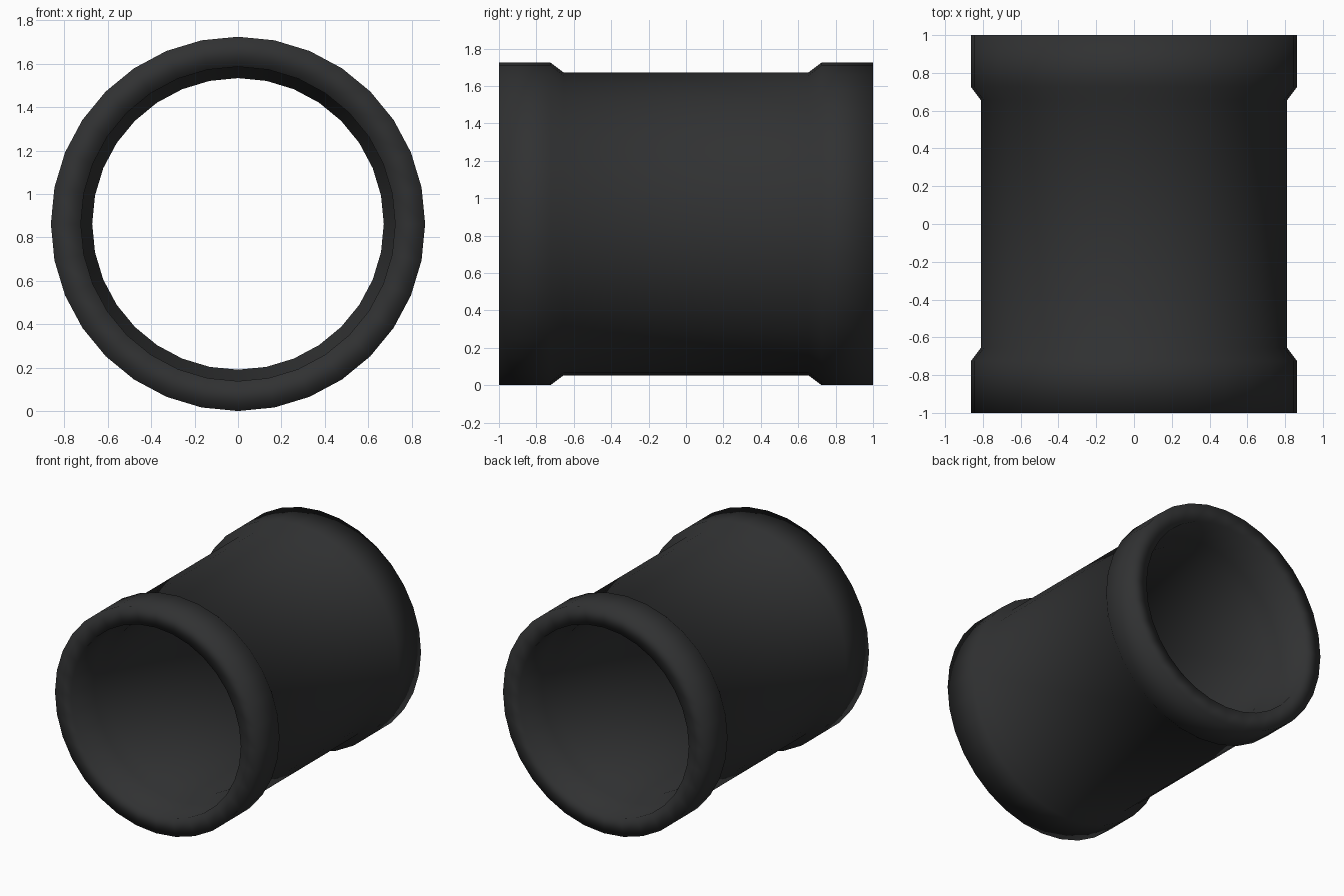
import bpy, bmesh, math

if "Cube" in bpy.data.objects:
    bpy.data.objects.remove(bpy.data.objects["Cube"])

SIDES = 32
CENTRE_Z = 0.8625
WALL = 0.138

# Outer outline of the pipe as (y, radius): collar, chamfer, barrel, chamfer, collar
half = [(-1.0, 0.8625), (-0.725, 0.8625), (-0.655, 0.81)]
outer = half + [(-y, r) for y, r in reversed(half)]
# Closed wall section: the bore follows the outside at a constant thickness
section = outer + [(y, r - WALL) for y, r in reversed(outer)]

# Revolve the section around the y axis
bm = bmesh.new()
rings = []
for i in range(SIDES):
    a = 2 * math.pi * i / SIDES
    rings.append([bm.verts.new((r * math.sin(a), y, CENTRE_Z + r * math.cos(a)))
                  for y, r in section])
n = len(section)
for i in range(SIDES):
    a, b = rings[i], rings[(i + 1) % SIDES]
    for j in range(n):
        k = (j + 1) % n
        bm.faces.new((a[j], a[k], b[k], b[j]))
bmesh.ops.recalc_face_normals(bm, faces=bm.faces)
for f in bm.faces:
    f.smooth = True

mesh = bpy.data.meshes.new("collared_pipe")
bm.to_mesh(mesh)
bm.free()
pipe = bpy.data.objects.new("collared_pipe", mesh)
bpy.context.collection.objects.link(pipe)

# Dark rubber-like finish
mat = bpy.data.materials.new("dark_grey")
mat.diffuse_color = (0.03, 0.031, 0.032, 1)
mat.use_nodes = True
mat.node_tree.nodes["Principled BSDF"].inputs["Base Color"].default_value = mat.diffuse_color
mesh.materials.append(mat)
